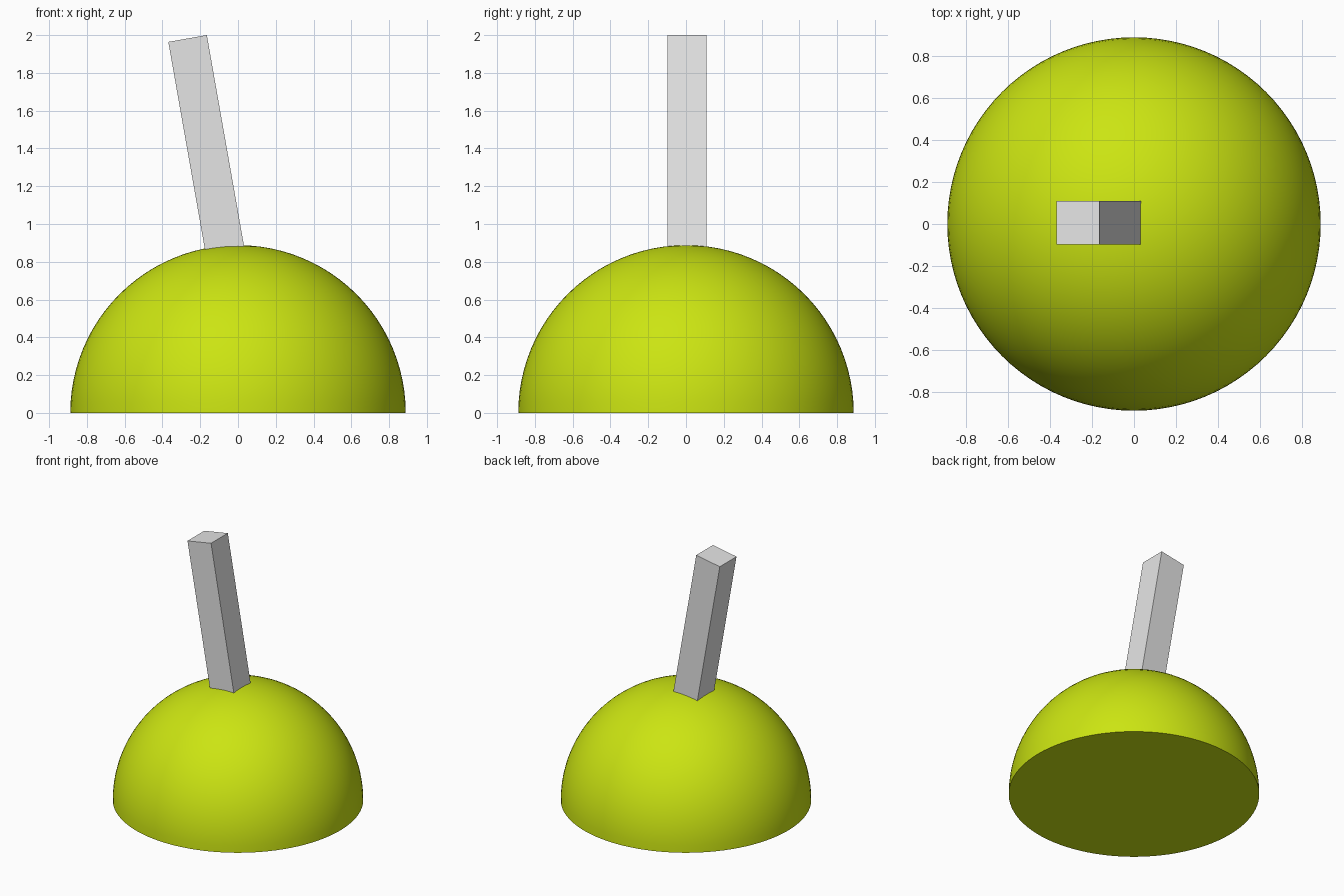
import bpy
import bmesh
from math import radians
from mathutils import Matrix, Vector

if "Cube" in bpy.data.objects:
    bpy.data.objects.remove(bpy.data.objects["Cube"], do_unlink=True)

RADIUS = 0.888
POST_WIDTH = 0.207
POST_LENGTH = 1.25
TILT = radians(-10)
POST_TOP = Vector((-0.267, 0.006, 1.982))


def material(name, color):
    mat = bpy.data.materials.new(name)
    mat.use_nodes = True
    mat.diffuse_color = color
    mat.node_tree.nodes["Principled BSDF"].inputs["Base Color"].default_value = color
    return mat


def add_object(name, bm, mat):
    bmesh.ops.recalc_face_normals(bm, faces=bm.faces)
    mesh = bpy.data.meshes.new(name)
    bm.to_mesh(mesh)
    bm.free()
    mesh.materials.append(mat)
    obj = bpy.data.objects.new(name, mesh)
    bpy.context.collection.objects.link(obj)
    return obj


lime = material("lime_green", (0.6, 0.78, 0.006, 1))
grey = material("light_grey", (0.78, 0.78, 0.78, 1))

# Dome: upper half of a sphere, closed by a flat base
bm = bmesh.new()
bmesh.ops.create_uvsphere(bm, u_segments=96, v_segments=48, radius=RADIUS)
lower = [v for v in bm.verts if v.co.z < -0.001]
bmesh.ops.delete(bm, geom=lower, context="VERTS")
rim = [e for e in bm.edges if e.is_boundary]
bmesh.ops.contextual_create(bm, geom=rim)
dome = add_object("dome", bm, lime)
bpy.ops.object.select_all(action="DESELECT")
dome.select_set(True)
bpy.context.view_layer.objects.active = dome
bpy.ops.object.shade_smooth_by_angle(angle=radians(30))

# Post: square bar leaning to one side, its foot sunk into the dome
bm = bmesh.new()
bmesh.ops.create_cube(bm, size=1)
bmesh.ops.scale(bm, verts=bm.verts, vec=(POST_WIDTH, POST_WIDTH, POST_LENGTH))
bmesh.ops.translate(bm, verts=bm.verts, vec=(0, 0, -POST_LENGTH / 2))
post = add_object("leaning_post", bm, grey)
post.matrix_world = Matrix.Translation(POST_TOP) @ Matrix.Rotation(TILT, 4, "Y")
